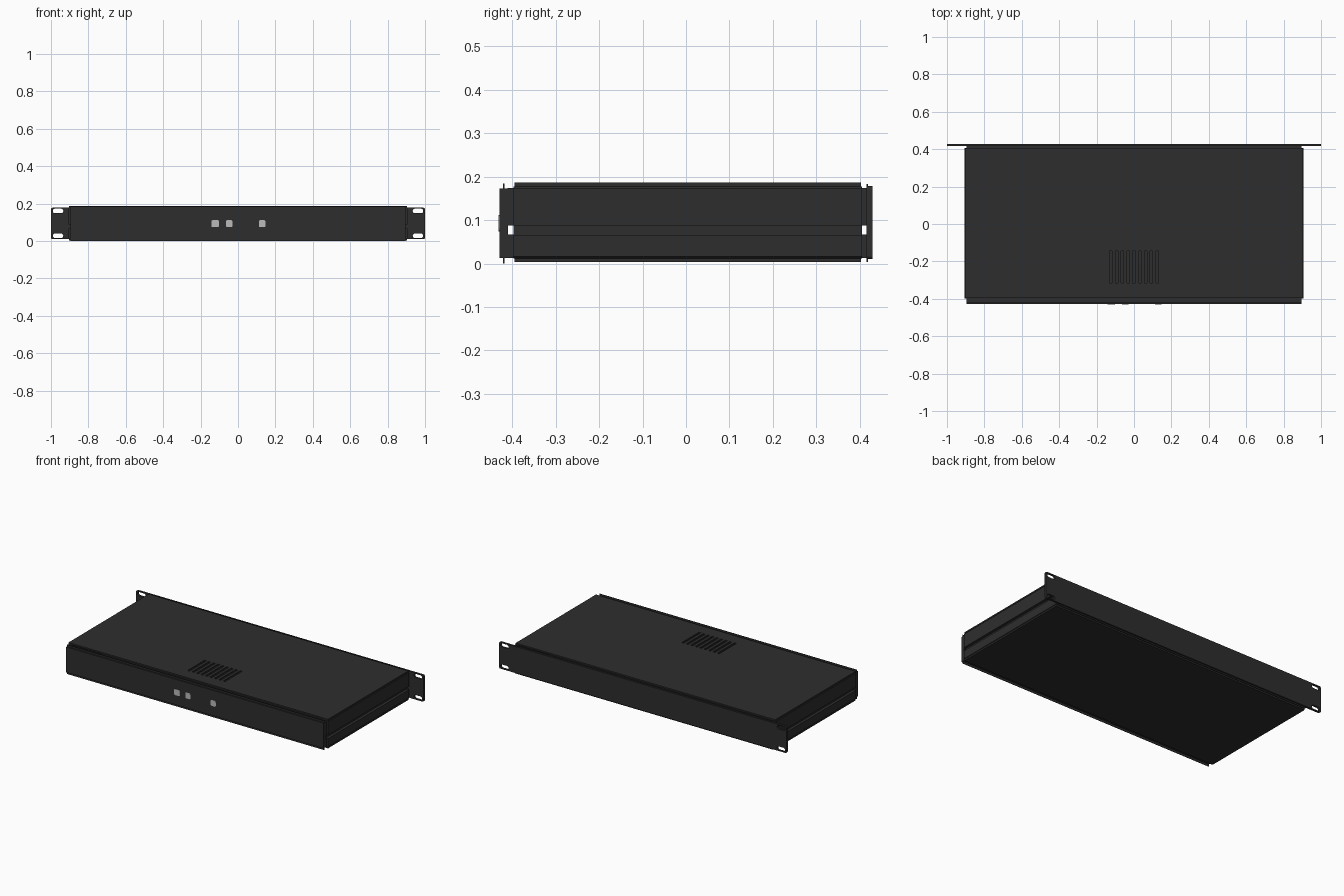
import bpy, bmesh, math
from mathutils import Matrix, Vector

if "Cube" in bpy.data.objects:
    bpy.data.objects.remove(bpy.data.objects["Cube"])


def material(name, v):
    m = bpy.data.materials.new(name)
    m.diffuse_color = (v, v, v, 1)
    m.use_nodes = True
    m.node_tree.nodes["Principled BSDF"].inputs["Base Color"].default_value = m.diffuse_color
    return m


DARK = material("charcoal_paint", 0.027)
LIGHT = material("light_grey", 0.5)


def finish(name, bm, mat):
    bmesh.ops.recalc_face_normals(bm, faces=bm.faces)
    me = bpy.data.meshes.new(name)
    bm.to_mesh(me)
    bm.free()
    me.materials.append(mat)
    ob = bpy.data.objects.new(name, me)
    bpy.context.collection.objects.link(ob)
    return ob


def add_box(bm, x0, x1, y0, y1, z0, z1):
    c = Vector(((x0 + x1) / 2, (y0 + y1) / 2, (z0 + z1) / 2))
    m = Matrix.Translation(c) @ Matrix.Diagonal((x1 - x0, y1 - y0, z1 - z0, 1))
    bmesh.ops.create_cube(bm, size=1, matrix=m)


def box(name, *dims, mat=DARK):
    bm = bmesh.new()
    add_box(bm, *dims)
    return finish(name, bm, mat)


def prism(name, pts, offset, mat=DARK):
    """Extrude a closed outline by a vector."""
    bm = bmesh.new()
    f = bm.faces.new([bm.verts.new(p) for p in pts])
    r = bmesh.ops.extrude_face_region(bm, geom=[f])
    bmesh.ops.translate(bm, vec=offset,
                        verts=[v for v in r["geom"] if isinstance(v, bmesh.types.BMVert)])
    return finish(name, bm, mat)


def rounded(cx, cz, w, h, r, y, n=5):
    """Rounded rectangle outline in the x-z plane."""
    pts = []
    for i, (sx, sz) in enumerate(((1, 1), (-1, 1), (-1, -1), (1, -1))):
        for k in range(n + 1):
            a = math.pi / 2 * (i + k / n)
            pts.append((cx + sx * (w / 2 - r) + r * math.cos(a), y,
                        cz + sz * (h / 2 - r) + r * math.sin(a)))
    return pts


def cut(ob, cutters):
    for c in cutters:
        mod = ob.modifiers.new("cut", 'BOOLEAN')
        mod.operation, mod.solver, mod.object = 'DIFFERENCE', 'EXACT', c
        c.hide_render = True
        c.hide_set(True)


# Top cover with a row of vent slots, and bottom cover
top = box("top_cover", -0.903, 0.903, -0.395, 0.403, 0.177, 0.186)
bm = bmesh.new()
for i in range(9):
    x = (i - 4) * 0.031
    add_box(bm, x - 0.007, x + 0.007, -0.315, -0.145, 0.16, 0.2)
cut(top, [finish("vent_cutter", bm, DARK)])
box("bottom_cover", -0.903, 0.903, -0.395, 0.403, 0.003, 0.012)

# Side rails with a lengthwise groove, plus end tabs that leave a small gap
for s, side in ((-1, "left"), (1, "right")):
    prof = [(0.9, 0.012), (0.905, 0.016), (0.905, 0.066), (0.888, 0.066), (0.888, 0.088),
            (0.905, 0.088), (0.905, 0.173), (0.9, 0.177), (0.878, 0.177), (0.878, 0.012)]
    prism(side + "_side_rail", [(s * x, -0.397, z) for x, z in prof], (0, 0.802, 0))
    for end, y0, y1 in (("front", -0.411, -0.397), ("rear", 0.405, 0.416)):
        for lvl, z0, z1 in (("lower", 0.014, 0.067), ("upper", 0.088, 0.173)):
            a, b = sorted((s * 0.85, s * 0.895))
            box(f"{side}_{end}_{lvl}_tab", a, b, y0, y1, z0, z1)

# Front panel with a thin full-height flange and top and bottom lips
box("front_panel", -0.895, 0.895, -0.429, -0.41, 0.013, 0.173)
box("front_flange", -0.895, 0.895, -0.421, -0.418, 0.0, 0.184)
for n, z0, z1 in (("top", 0.168, 0.174), ("bottom", 0.013, 0.019)):
    box(f"front_{n}_lip", -0.895, 0.895, -0.411, -0.393, z0, z1)
    box(f"rear_{n}_lip", -0.895, 0.895, 0.40, 0.416, z0, z1)
box("rear_flange", -0.895, 0.895, 0.416, 0.419, 0.003, 0.183)

# Wide mounting plate with rounded slots in its ears
plate = prism("mounting_plate", rounded(0, 0.0945, 2, 0.167, 0.008, 0.416), (0, 0.013, 0))
cut(plate, [prism("slot_cutter", rounded(sx * 0.962, z, 0.056, 0.024, 0.0115, 0.38), (0, 0.08, 0))
            for sx in (-1, 1) for z in (0.028, 0.161)])

# Light connectors on the front panel
for i, (x, w) in enumerate(((-0.122, 0.042), (-0.047, 0.036), (0.129, 0.036))):
    prism(f"connector_{i + 1}", rounded(x, 0.093, w, 0.038, 0.008, -0.431, 2),
          (0, 0.004, 0), LIGHT)
